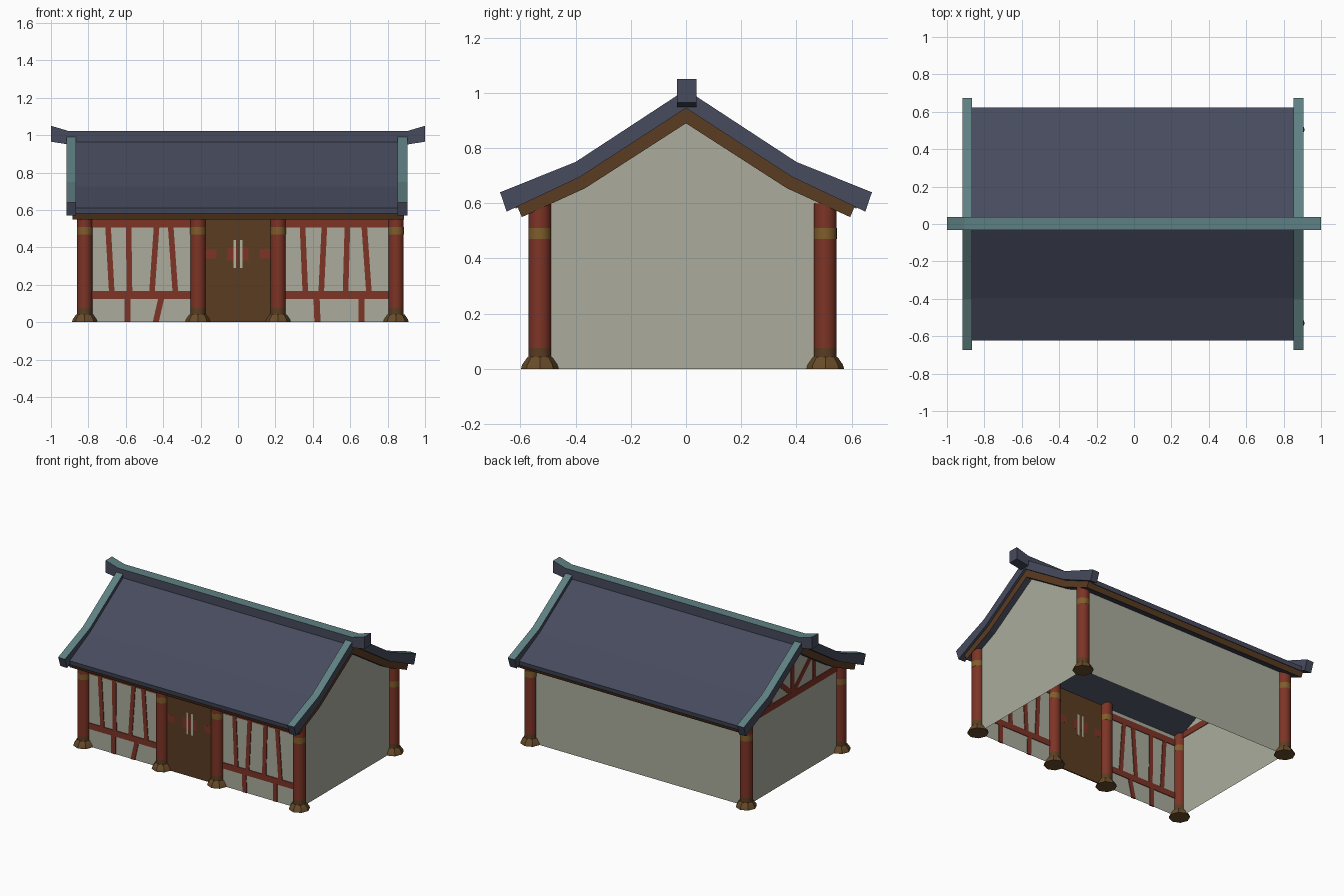
import bpy, bmesh, math

if "Cube" in bpy.data.objects:
    bpy.data.objects.remove(bpy.data.objects["Cube"])

def mat(name, r, g, b):
    m = bpy.data.materials.new(name)
    m.diffuse_color = (r, g, b, 1)
    m.use_nodes = True
    m.node_tree.nodes["Principled BSDF"].inputs["Base Color"].default_value = m.diffuse_color
    return m

SLATE = mat("slate blue", 0.062, 0.071, 0.110)
TEAL = mat("weathered teal", 0.114, 0.215, 0.225)
WALL = mat("plaster", 0.405, 0.415, 0.335)
RED = mat("red timber", 0.205, 0.034, 0.019)
BROWN = mat("brown wood", 0.105, 0.045, 0.016)
GOLD = mat("gold band", 0.215, 0.110, 0.025)
BASE = mat("bronze base", 0.135, 0.070, 0.022)
PALE = mat("pale handle", 0.45, 0.44, 0.33)

def obj(name, verts, faces, mats, rule=None, fix=True):
    me = bpy.data.meshes.new(name)
    me.from_pydata(verts, [], faces)
    for m in mats:
        me.materials.append(m)
    bm = bmesh.new()
    bm.from_mesh(me)
    if fix:
        bmesh.ops.recalc_face_normals(bm, faces=bm.faces)
    if rule:
        for f in bm.faces:
            f.normal_update()
            f.material_index = rule(f)
    bm.to_mesh(me)
    bm.free()
    o = bpy.data.objects.new(name, me)
    bpy.context.collection.objects.link(o)
    return o

def sweep(name, sections, mats, rule=None):
    """Join quad cross-sections into one closed bar."""
    verts = [p for s in sections for p in s]
    n = len(sections)
    faces = [(0, 1, 2, 3), tuple(4 * (n - 1) + k for k in range(4))]
    for i in range(n - 1):
        for k in range(4):
            j = (k + 1) % 4
            faces.append((4*i + k, 4*i + j, 4*i + 4 + j, 4*i + 4 + k))
    return obj(name, verts, faces, mats, rule)

def roof_bar(name, x0, x1, top, bot, mats, rule):
    """Slab following the bent roof line, from eave over the ridge to eave."""
    pairs = list(zip(top, bot))
    line = [((-t[0], t[1]), (-b[0], b[1])) for t, b in pairs[:0:-1]] + pairs
    return sweep(name, [[(x0, *t), (x1, *t), (x1, *b), (x0, *b)] for t, b in line],
                 mats, rule)

def plate(name, a, b, w, material, y=None, x=None, t=0.009):
    """Thin strip of width w from a to b, in the plane y=const or x=const."""
    dx, dz = b[0] - a[0], b[1] - a[1]
    L = math.hypot(dx, dz)
    nx, nz = -dz / L * w / 2, dx / L * w / 2
    if abs(dz) > abs(dx):
        nz = 0                       # keep level cut ends on posts
    quad = [(a[0]+nx, a[1]+nz), (a[0]-nx, a[1]-nz), (b[0]-nx, b[1]-nz), (b[0]+nx, b[1]+nz)]
    if y is not None:
        secs = [[(p, y + s * t / 2, q) for p, q in quad] for s in (-1, 1)]
    else:
        secs = [[(x + s * t / 2, p, q) for p, q in quad] for s in (-1, 1)]
    return sweep(name, secs, [material])

FRONT, BACK, LEFT, RIGHT = -0.53, 0.505, -0.82, 0.845

# Plaster walls: thin sheets, open floor
for name, x in (("left_gable_wall", LEFT), ("right_gable_wall", RIGHT)):
    pts = [(FRONT, 0), (BACK, 0), (BACK, 0.61), (0.37, 0.67), (0, 0.91), (-0.37, 0.67), (FRONT, 0.60)]
    obj(name, [(x, *p) for p in pts], [tuple(range(7))], [WALL])
for name, y, x0, x1 in (("back_wall", BACK, LEFT, RIGHT), ("front_wall_left", FRONT, LEFT, -0.19),
                        ("front_wall_right", FRONT, 0.19, RIGHT)):
    obj(name, [(x0, y, 0), (x1, y, 0), (x1, y, 0.59), (x0, y, 0.59)], [(0, 1, 2, 3)], [WALL])

# Columns with flared bases, coloured by height
def column(name, x, y):
    n = 12
    rings = [(0.068, 0), (0.064, 0.015), (0.045, 0.042), (0.041, 0.042), (0.041, 0.075),
             (0.041, 0.47), (0.0415, 0.47), (0.0415, 0.51), (0.041, 0.51), (0.041, 0.60)]
    verts, faces = [], []
    for i, (r, z) in enumerate(rings):
        s = math.pi / n
        if i < 3:                    # bases are eight-sided: snap angles to octagon edges
            rad = lambda a: r * math.cos(math.pi/8) / math.cos((a % (math.pi/4)) - math.pi/8)
        else:
            rad = lambda a: r
        for k in range(n * 2):
            a = k * s
            verts.append((x + rad(a) * math.cos(a), y + rad(a) * math.sin(a), z))
    m = n * 2
    for i in range(len(rings) - 1):
        for k in range(m):
            j = (k + 1) % m
            faces.append((i*m + k, i*m + j, (i+1)*m + j, (i+1)*m + k))
    faces += [tuple(range(m)), tuple(range((len(rings)-1)*m, len(rings)*m))]
    def rule(f):
        z = f.calc_center_median().z
        return 2 if z < 0.043 else 3 if z < 0.075 else 1 if 0.469 < z < 0.511 else 0
    o = obj(name, verts, faces, [RED, GOLD, BASE, BROWN], rule)
    bpy.context.view_layer.objects.active = o
    o.select_set(True)
    bpy.ops.object.shade_smooth_by_angle(angle=math.radians(25))
    o.select_set(False)

for i, x in enumerate((LEFT, -0.214, 0.214, RIGHT)):
    column(f"front_column_{i+1}", x, FRONT)
column("back_column_left", LEFT, BACK)
column("back_column_right", RIGHT, BACK)

# Front timber framing, seen from both sides of the wall
for side, x0, x1 in (("left", LEFT, -0.21), ("right", 0.21, RIGHT)):
    plate(f"{side}_lintel", (x0, 0.53), (x1, 0.53), 0.045, RED, y=FRONT, t=0.0095)
    plate(f"{side}_rail", (x0, 0.145), (x1, 0.145), 0.042, RED, y=FRONT, t=0.0095)
posts = [(-0.675, -0.695), (-0.58, -0.585), (-0.46, -0.435), (-0.335, -0.36),
         (0.36, 0.345), (0.445, 0.462), (0.575, 0.585), (0.70, 0.675)]
for i, (xb, xt) in enumerate(posts):
    plate(f"upper_post_{i+1}", (xb, 0.16), (xt, 0.515), 0.03, RED, y=FRONT)
for i, (xb, xt) in enumerate([(-0.59, -0.59), (-0.44, -0.41), (0.425, 0.42), (0.66, 0.66)]):
    plate(f"lower_post_{i+1}", (xb, 0), (xt, 0.13), 0.033, RED, y=FRONT)

# Door with worn red patches and pale handles
plate("door", (0, 0), (0, 0.58), 0.40, BROWN, y=FRONT, t=0.008)
for s in (-1, 1):
    plate("door_red_patch", (s*0.03, 0.33), (s*0.03, 0.40), 0.05, RED, y=FRONT, t=0.0086)
    plate("door_red_edge", (s*0.15, 0.34), (s*0.15, 0.39), 0.07, RED, y=FRONT, t=0.0086)
    plate("door_handle", (s*0.018, 0.29), (s*0.018, 0.44), 0.014, PALE, y=FRONT, t=0.0098)

# Left gable truss
plate("gable_tie_beam", (FRONT, 0.585), (BACK, 0.585), 0.045, RED, x=LEFT)
plate("gable_king_post", (0, 0.60), (0, 0.90), 0.04, RED, x=LEFT)
for s in (-1, 1):
    plate("gable_strut", (s*0.02, 0.61), (s*0.2, 0.77), 0.035, RED, x=LEFT, t=0.0085)
    plate("gable_queen_post", (s*0.24, 0.60), (s*0.24, 0.75), 0.035, RED, x=LEFT, t=0.0085)

# Roof layers: brown under-board with dark soffit, slate covering, raised verges
roof_bar("eave_board", -0.885, 0.888,
         [(0, 0.95), (0.385, 0.70), (0.612, 0.59)], [(0, 0.89), (0.365, 0.655), (0.595, 0.55)],
         [BROWN, SLATE], lambda f: 1 if f.normal.z < -0.6 and f.calc_area() > 0.15 else 0)
roof_bar("slate_roof", -0.875, 0.86,
         [(0, 0.985), (0.395, 0.725), (0.623, 0.61)], [(0, 0.945), (0.385, 0.695), (0.618, 0.58)],
         [SLATE], None)
for name, x0, x1 in (("left_verge", -0.918, -0.865), ("right_verge", 0.853, 0.905)):
    roof_bar(name, x0, x1,
             [(0, 1.012), (0.4, 0.75), (0.674, 0.64)], [(0, 0.945), (0.385, 0.695), (0.65, 0.57)],
             [SLATE, TEAL], lambda f: 1 if f.normal.z > 0.6 else 0)

# Main ridge with upturned ends
ridge = [(-1, 0.965, 1.05), (-0.905, 0.95, 1.022), (0.905, 0.95, 1.022), (1, 0.965, 1.05)]
sweep("ridge", [[(x, -0.033, b), (x, 0.038, b), (x, 0.038, t), (x, -0.033, t)] for x, b, t in ridge],
      [SLATE, TEAL], lambda f: 1 if f.normal.z > 0.6 else 0)
